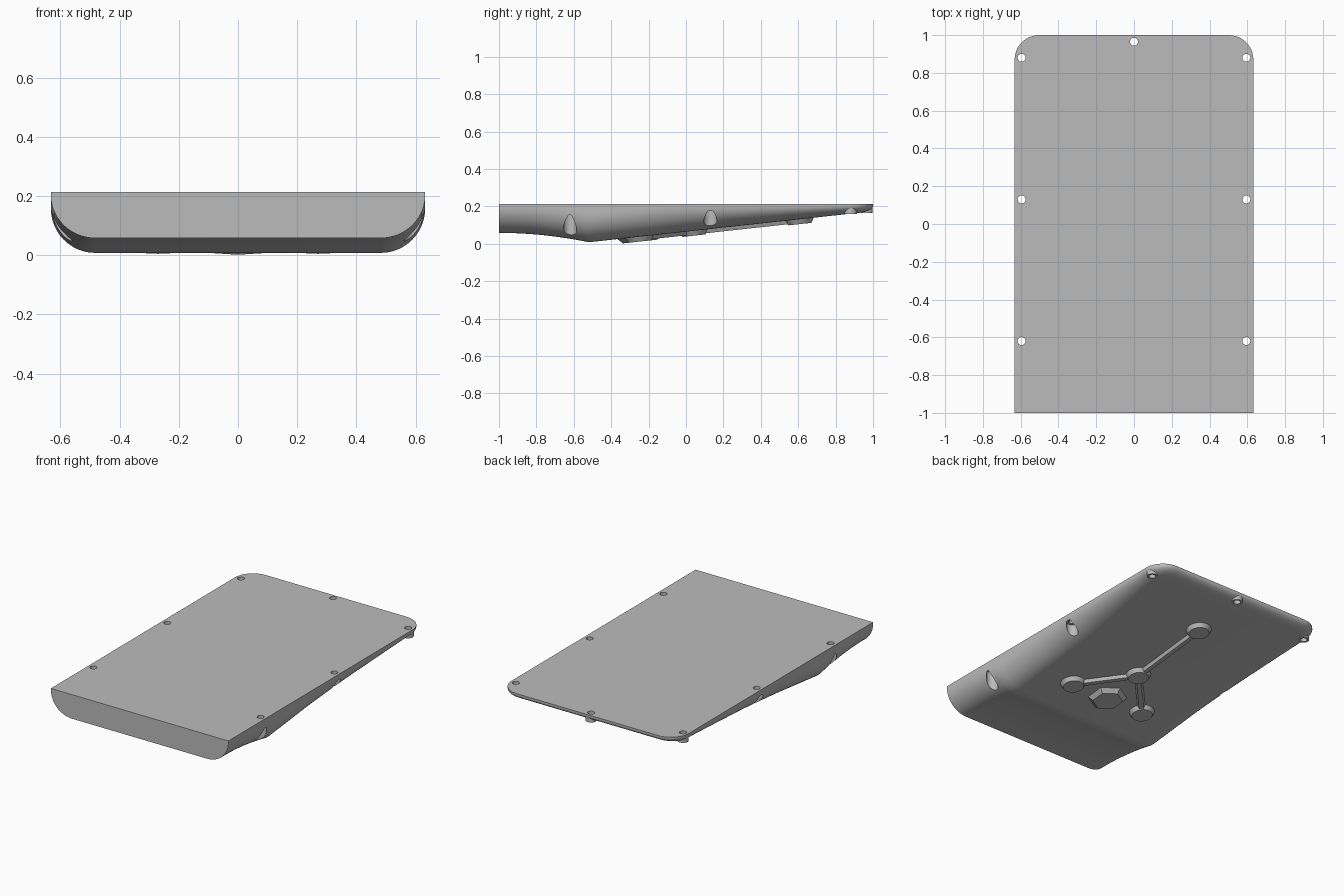
import bpy, bmesh, math
from mathutils import Matrix, Vector

cube = bpy.data.objects.get("Cube")
if cube:
    bpy.data.objects.remove(cube, do_unlink=True)

grey = bpy.data.materials.new("plain_grey")
grey.use_nodes = True
grey.diffuse_color = (0.5, 0.5, 0.5, 1)
grey.node_tree.nodes["Principled BSDF"].inputs["Base Color"].default_value = (0.5, 0.5, 0.5, 1)

TOP, HALF, CORNER = 0.213, 0.632, 0.13
RIDGE, LOW, SLOPE = -0.52, 0.008, 0.109


def make(name, bm):
    bmesh.ops.recalc_face_normals(bm, faces=bm.faces)
    mesh = bpy.data.meshes.new(name)
    bm.to_mesh(mesh)
    bm.free()
    mesh.materials.append(grey)
    ob = bpy.data.objects.new(name, mesh)
    bpy.context.collection.objects.link(ob)
    return ob


def smooth(ob):
    bpy.ops.object.select_all(action='DESELECT')
    ob.select_set(True)
    bpy.context.view_layer.objects.active = ob
    bpy.ops.object.shade_smooth_by_angle(angle=math.radians(30))


def underside(y):
    # hollow curve at the front, straight ramp behind the ridge
    if y < RIDGE:
        return 0.058 - (0.058 - LOW) * ((y + 1) / (RIDGE + 1)) ** 2
    return LOW + SLOPE * (y - RIDGE)


# Half outline of the tray with outward normals
outline = [(Vector((HALF, -1 + 0.04 * i)), Vector((1, 0))) for i in range(47)]
for i in range(13):
    a = math.pi / 2 * i / 12
    n = Vector((math.cos(a), math.sin(a)))
    outline.append((Vector((HALF - CORNER, 1 - CORNER)) + n * CORNER, n))

# Tray body: a rounded section swept round the outline, mirrored across x
bm = bmesh.new()
rows = []
for p, n in outline:
    depth = TOP - underside(p.y)
    wide, tall = min(0.15, depth + 0.03), min(0.15, depth - 0.01)
    section = [(p.x, p.y, TOP)]
    for k in range(13):
        f = math.pi / 2 * k / 12
        q = p - n * wide * (1 - math.cos(f))
        section.append((q.x, q.y, underside(q.y) + tall * (1 - math.sin(f))))
    rows.append([[bm.verts.new((s * x, y, z)) for x, y, z in section] for s in (1, -1)])
for r0, r1 in zip(rows, rows[1:]):
    for side in (0, 1):
        a, b = r0[side], r1[side]
        for k in range(len(a) - 1):
            bm.faces.new((a[k], a[k + 1], b[k + 1], b[k]))
    bm.faces.new((r0[0][-1], r0[1][-1], r1[1][-1], r1[0][-1]))
left, right = rows[-1]
for k in range(len(left) - 1):
    bm.faces.new((left[k], left[k + 1], right[k + 1], right[k]))
bm.faces.new(rows[0][0] + rows[0][1][::-1])
bm.faces.new([r[0][0] for r in rows] + [r[1][0] for r in reversed(rows)])
body = make("tray_body", bm)


def cylinders(name, spots, radius):
    bm = bmesh.new()
    for x, y, z0, z1 in spots:
        bmesh.ops.create_cone(bm, cap_ends=True, segments=32, radius1=radius, radius2=radius,
                              depth=z1 - z0, matrix=Matrix.Translation((x, y, (z0 + z1) / 2)))
    return make(name, bm)


def apply_boolean(tool, operation):
    mod = body.modifiers.new(tool.name, 'BOOLEAN')
    mod.object, mod.operation, mod.solver = tool, operation, 'EXACT'
    bpy.context.view_layer.objects.active = body
    bpy.ops.object.modifier_apply(modifier=mod.name)
    bpy.data.objects.remove(tool, do_unlink=True)


# Screw bosses at the thin end, side counterbores and through holes
X = 0.595
bosses = [(X, 0.88, 0.16, 0.205), (-X, 0.88, 0.16, 0.205), (0, 0.965, 0.164, 0.205)]
bores = [(s * X, y, -0.1, 0.175) for s in (1, -1) for y in (-0.62, 0.13)]
apply_boolean(cylinders("boss_tool", bosses, 0.033), 'UNION')
apply_boolean(cylinders("counterbore_tool", bores, 0.0355), 'DIFFERENCE')
holes = [(x, y, -0.1, 0.4) for x, y, _, _ in bosses + bores]
apply_boolean(cylinders("hole_tool", holes, 0.021), 'DIFFERENCE')
smooth(body)

# Raised relief on the ramp, built in the tilted plane of the underside
PLANE = Matrix.Translation((0, 0, underside(0))) @ Matrix.Rotation(math.atan(SLOPE), 4, 'X')
RISE, SINK = 0.026, 0.006


def raised_pad(name, spot, base, tip, sides, turn=0.0):
    bm = bmesh.new()
    place = Matrix.Translation((spot[0], spot[1], (SINK - RISE) / 2))
    bmesh.ops.create_cone(bm, cap_ends=True, segments=sides, radius1=tip, radius2=base,
                          depth=RISE + SINK,
                          matrix=PLANE @ place @ Matrix.Rotation(turn, 4, 'Z'))
    smooth(make(name, bm))


def raised_rib(name, a, b):
    a, b = Vector(a), Vector(b)
    d, mid = b - a, (a + b) / 2
    bm = bmesh.new()
    bmesh.ops.create_cube(bm, size=1)
    for v in bm.verts:
        low = v.co.z < 0
        v.co = (v.co.x * d.length, v.co.y * (0.028 if low else 0.052), -0.02 if low else SINK)
    turn = Matrix.Rotation(math.atan2(d.y, d.x), 4, 'Z')
    bm.transform(PLANE @ Matrix.Translation((mid.x, mid.y, 0)) @ turn)
    make(name, bm)


hub = (0, 0.04)
ends = {"back": (0, 0.61), "left": (0.27, -0.25), "right": (-0.27, -0.25)}
raised_pad("hub_pad", hub, 0.08, 0.062, 32)
for side, spot in ends.items():
    raised_pad(side + "_pad", spot, 0.08, 0.062, 32)
    raised_rib(side + "_rib", hub, spot)
raised_pad("hexagon_pad", (0, -0.25), 0.125, 0.092, 6)
